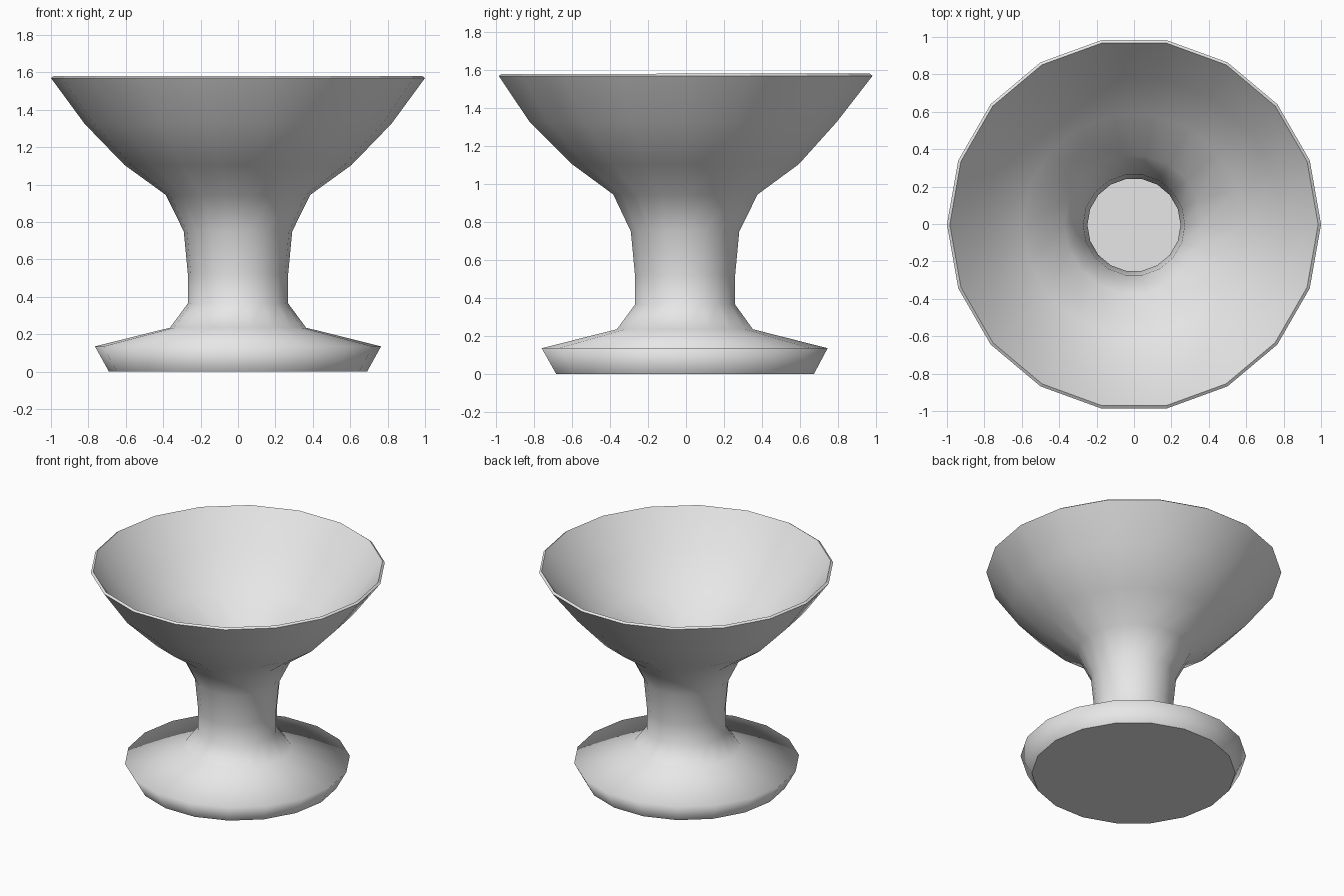
import bpy, bmesh, math

if "Cube" in bpy.data.objects:
    bpy.data.objects.remove(bpy.data.objects["Cube"])

SIDES = 18

# Material: plain light grey
grey = bpy.data.materials.new("light_grey")
grey.diffuse_color = (0.8, 0.8, 0.8, 1)
grey.use_nodes = True
grey.node_tree.nodes["Principled BSDF"].inputs["Base Color"].default_value = grey.diffuse_color

# Outer profile, bottom to top: radius, height, small y shift of the ring
profile = [
    (0.69, 0.0, -0.005), (0.765, 0.135, -0.007),                          # foot
    (0.364, 0.235, -0.006), (0.268, 0.365, -0.005), (0.268, 0.52, -0.005),  # stem
    (0.29, 0.75, -0.005), (0.386, 0.945, -0.003),                         # neck
    (0.607, 1.105, -0.003), (0.82, 1.325, -0.015), (1.0, 1.57, -0.002),   # bowl
]

bm = bmesh.new()
rings = []
for r, z, dy in profile:
    rings.append([bm.verts.new((r * math.cos(2 * math.pi * i / SIDES),
                                r * math.sin(2 * math.pi * i / SIDES) + dy, z))
                  for i in range(SIDES)])

# Side walls
for low, high in zip(rings, rings[1:]):
    for i in range(SIDES):
        j = (i + 1) % SIDES
        bm.faces.new((low[i], low[j], high[j], high[i]))

# Flat base with a crisp edge
base = bm.faces.new(rings[0][::-1])
for f in bm.faces:
    f.smooth = f is not base
for e in base.edges:
    e.smooth = False

mesh = bpy.data.meshes.new("goblet")
bm.to_mesh(mesh)
bm.free()
mesh.materials.append(grey)
goblet = bpy.data.objects.new("goblet", mesh)
bpy.context.collection.objects.link(goblet)

# Thin hollow wall, thickened inwards with a crisp rim
wall = goblet.modifiers.new("wall", 'SOLIDIFY')
wall.thickness = 0.019
wall.offset = -1
wall.use_even_offset = False
bpy.context.view_layer.objects.active = goblet
goblet.select_set(True)
bpy.ops.object.modifier_apply(modifier="wall")

# Keep the rim edges sharp: its faces are the narrow ones near the top
for p in goblet.data.polygons:
    if min(goblet.data.vertices[v].co.z for v in p.vertices) > 1.5:
        p.use_smooth = False
